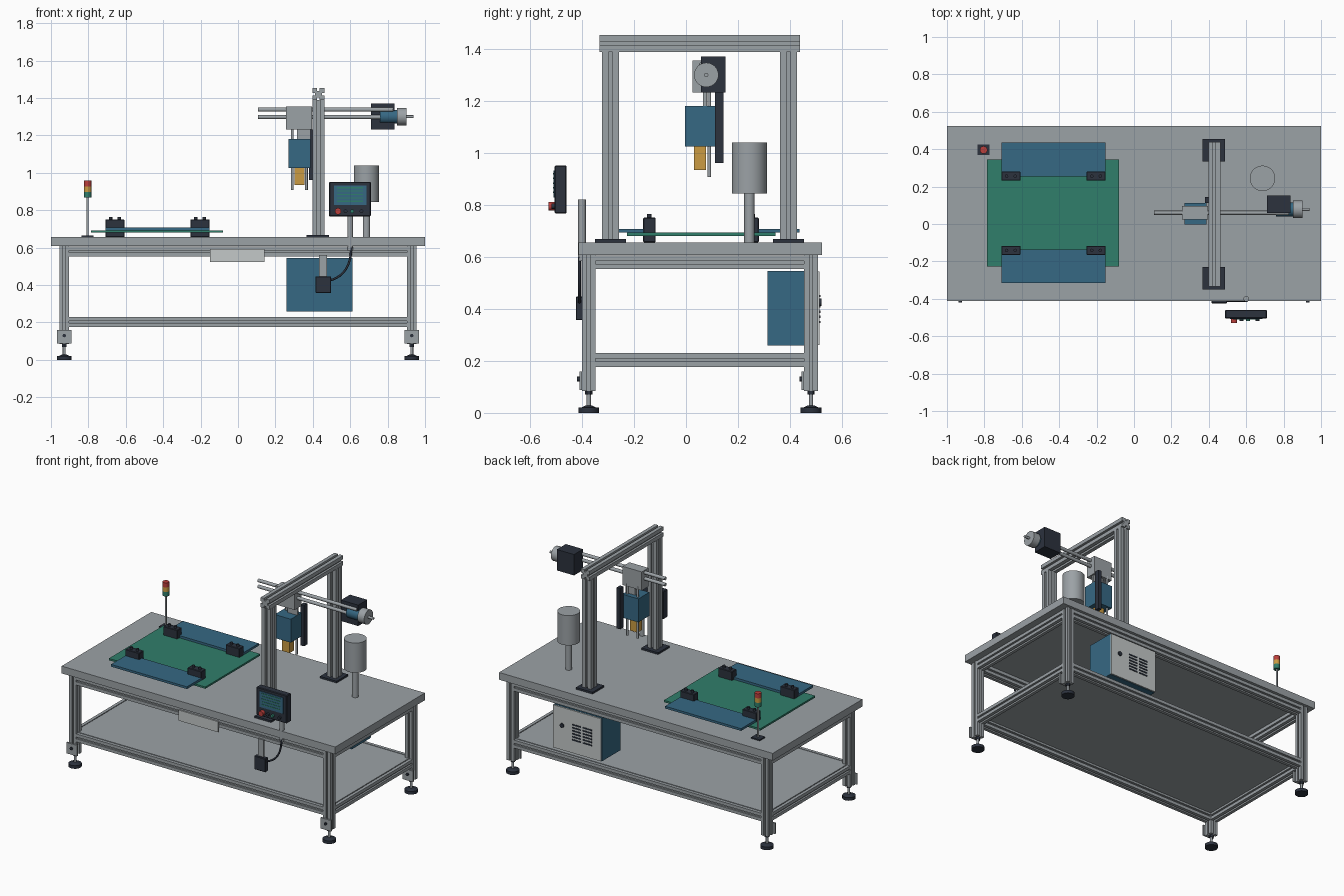
import bpy, bmesh, math
from mathutils import Vector

cube = bpy.data.objects.get("Cube")
if cube:
    bpy.data.objects.remove(cube, do_unlink=True)


def material(name, rgb):
    m = bpy.data.materials.new(name)
    m.use_nodes = True
    m.diffuse_color = (*rgb, 1)
    m.node_tree.nodes["Principled BSDF"].inputs["Base Color"].default_value = (*rgb, 1)
    return m


GREY = material("aluminium grey", (0.33, 0.36, 0.38))
PALE = material("pale grey", (0.55, 0.58, 0.58))
BLUE = material("steel blue", (0.037, 0.14, 0.23))
GREEN = material("plate green", (0.03, 0.21, 0.145))
DARK = material("charcoal", (0.025, 0.032, 0.048))
AMBER = material("amber", (0.6, 0.33, 0.055))
RED = material("signal red", (0.5, 0.05, 0.045))


def finish(name, bm, mat, smooth=False):
    bmesh.ops.recalc_face_normals(bm, faces=bm.faces)
    me = bpy.data.meshes.new(name)
    bm.to_mesh(me)
    bm.free()
    me.materials.append(mat)
    ob = bpy.data.objects.new(name, me)
    bpy.context.collection.objects.link(ob)
    if smooth:
        bpy.ops.object.select_all(action="DESELECT")
        ob.select_set(True)
        bpy.context.view_layer.objects.active = ob
        bpy.ops.object.shade_smooth_by_angle(angle=math.radians(35))
    return ob


def box(name, mat, x, y, z, bevel=0):
    """Box from (min, max) pairs."""
    bm = bmesh.new()
    bmesh.ops.create_cube(bm, size=1)
    for v in bm.verts:
        v.co = [sum(r) / 2 + c * (r[1] - r[0]) for c, r in zip(v.co, (x, y, z))]
    if bevel:
        bmesh.ops.bevel(bm, geom=bm.edges[:], offset=bevel, segments=1, affect="EDGES")
    return finish(name, bm, mat)


def rod(name, mat, start, end, r, r2=None, sides=32):
    """Cylinder or cone between two points."""
    a, b = Vector(start), Vector(end)
    bm = bmesh.new()
    bmesh.ops.create_cone(bm, cap_ends=True, segments=sides, radius1=r,
                          radius2=r if r2 is None else r2, depth=(b - a).length)
    rot = (b - a).to_track_quat("Z", "Y")
    for v in bm.verts:
        v.co = rot @ v.co + (a + b) / 2
    return finish(name, bm, mat, True)


def extrusion(name, start, end, w, h=None):
    """Slotted square bar: one groove on each side."""
    a, b = Vector(start), Vector(end)
    s, g, d = w / 2, w * 0.11, w * 0.22
    side = [(-s, -s), (-g, -s), (-g, -s + d), (g, -s + d), (g, -s)]
    bm = bmesh.new()
    ring = []
    along = (b - a).normalized()
    u = Vector((0, 0, 1)) if abs(along.z) < 0.5 else Vector((1, 0, 0))
    v = along.cross(u)
    for k in range(4):
        for p, q in side:
            for _ in range(k):
                p, q = -q, p
            ring.append(bm.verts.new(a + u * p + v * q))
    face = bm.faces.new(ring)
    out = bmesh.ops.extrude_face_region(bm, geom=[face])
    bmesh.ops.translate(bm, vec=b - a, verts=[e for e in out["geom"] if isinstance(e, bmesh.types.BMVert)])
    return finish(name, bm, GREY)


# Table frame
W = 0.053
LX, YF, YB = 0.929, -0.374, 0.481
box("tabletop", GREY, (-1, 1), (-0.413, 0.523), (0.608, 0.656))
box("lower_shelf", GREY, (-LX, LX), (YF, YB), (0.222, 0.23))
for side, x in (("right", -LX), ("left", LX)):
    for end, y in (("front", YF), ("back", YB)):
        tag = f"{end}_{side}"
        extrusion(f"leg_{tag}", (x, y, 0.085), (x, y, 0.608), W)
        rod(f"foot_pad_{tag}", DARK, (x, y, 0), (x, y, 0.02), 0.04)
        rod(f"foot_cone_{tag}", DARK, (x, y, 0.02), (x, y, 0.028), 0.03, 0.014)
        rod(f"foot_stem_{tag}", GREY, (x, y, 0.025), (x, y, 0.09), 0.008)
        rod(f"foot_nut_{tag}", DARK, (x, y, 0.07), (x, y, 0.085), 0.014, sides=6)
        f = y - W / 2
        box(f"foot_bracket_{tag}", GREY, (x - 0.039, x + 0.039), (f - 0.01, f), (0.088, 0.16))
        rod(f"bracket_bolt_{tag}", DARK, (x, f - 0.018, 0.13), (x, f - 0.01, 0.13), 0.009)
for level, z in (("upper", 0.579), ("lower", 0.203)):
    e = W / 2
    for end, y in (("front", YF), ("back", YB)):
        extrusion(f"{level}_rail_{end}", (-LX + e, y, z), (LX - e, y, z), W)
    for side, x in (("right", -LX), ("left", LX)):
        extrusion(f"{level}_rail_{side}", (x, YF + e, z), (x, YB - e, z), W)
box("front_plate", PALE, (-0.15, 0.142), (-0.409, -0.401), (0.522, 0.592))

# Gantry
GX = 0.43
for end, y in (("front", -0.29), ("back", 0.394)):
    box(f"gantry_base_{end}", DARK, (0.365, 0.487), (y - 0.06, y + 0.06), (0.656, 0.668))
    extrusion(f"gantry_post_{end}", (GX, y, 0.668), (GX, y, 1.39), 0.066)
extrusion("gantry_beam", (GX, -0.333, 1.421), (GX, 0.438, 1.421), 0.064)

# Horizontal slide and its drive
for name, z in (("upper", 1.338), ("lower", 1.298)):
    rod(f"slide_rod_{name}", GREY, (0.107, 0.06, z), (0.83, 0.06, z), 0.011, sides=16)
box("carriage", GREY, (0.257, 0.396), (0.025, 0.095), (1.232, 1.355))
box("drive_block", DARK, (0.712, 0.838), (0.058, 0.152), (1.232, 1.37))
rod("drive_motor", BLUE, (0.76, 0.078, 1.3), (0.86, 0.078, 1.3), 0.037)
rod("drive_cap", GREY, (0.85, 0.078, 1.3), (0.9, 0.078, 1.3), 0.047)
rod("drive_shaft", GREY, (0.9, 0.078, 1.3), (0.937, 0.078, 1.3), 0.008, sides=16)

# Tool head
box("tool_body", BLUE, (0.27, 0.388), (-0.003, 0.112), (1.025, 1.18))
box("tool_tip", AMBER, (0.301, 0.356), (0.031, 0.076), (0.935, 1.025))
for name, x in (("right", 0.29), ("left", 0.366)):
    rod(f"guide_rod_{name}", GREY, (x, 0.09, 0.907), (x, 0.09, 1.25), 0.007, sides=16)
box("tool_hanger", GREY, (0.315, 0.388), (0.065, 0.08), (1.17, 1.24))
box("cable_chain", DARK, (0.38, 0.405), (0.111, 0.145), (0.962, 1.232))

# Tank
rod("tank_post", GREY, (0.687, 0.244, 0.656), (0.687, 0.244, 0.85), 0.02)
rod("tank", GREY, (0.687, 0.244, 0.843), (0.687, 0.244, 1.04), 0.068, sides=48)

# Work fixture
box("work_plate", GREEN, (-0.785, -0.08), (-0.227, 0.345), (0.681, 0.693))
box("side_plate_back", BLUE, (-0.708, -0.153), (0.254, 0.436), (0.693, 0.708))
box("side_plate_front", BLUE, (-0.708, -0.153), (-0.315, -0.136), (0.693, 0.708))
for side, x in (("right", -0.658), ("left", -0.203)):
    for end, y in (("front", -0.141), ("back", 0.256)):
        tag = f"{end}_{side}"
        box(f"clamp_{tag}", DARK, (x - 0.051, x + 0.051), (y - 0.024, y + 0.024), (0.656, 0.751), 0.003)
        for k in (-1, 1):
            rod(f"clamp_screw_{tag}", DARK, (x + k * 0.023, y, 0.751), (x + k * 0.023, y, 0.765), 0.009, sides=16)

# Signal tower
TX, TY = -0.804, 0.396
box("tower_base", DARK, (TX - 0.032, TX + 0.032), (TY - 0.028, TY + 0.028), (0.656, 0.664))
rod("tower_pole", GREY, (TX, TY, 0.664), (TX, TY, 0.87), 0.006, sides=16)
for k, (name, mat) in enumerate((("green", GREEN), ("amber", AMBER), ("red", RED))):
    z = 0.868 + k * 0.03
    rod(f"tower_lamp_{name}", mat, (TX, TY, z), (TX, TY, z + 0.03), 0.02)

# Control panel on its post
box("panel_case", DARK, (0.487, 0.71), (-0.505, -0.459), (0.767, 0.952), 0.004)
box("panel_screen", BLUE, (0.512, 0.687), (-0.509, -0.505), (0.828, 0.933))
for k in range(5):
    z = 0.845 + k * 0.018
    box("screen_line", GREEN, (0.53, 0.668), (-0.511, -0.509), (z, z + 0.006))
for name, mat, x, r, out in (("stop", RED, 0.535, 0.017, 0.528), ("dark", DARK, 0.575, 0.01, 0.518),
                             ("start", GREEN, 0.61, 0.01, 0.518), ("reset", DARK, 0.66, 0.01, 0.518)):
    rod(f"panel_button_{name}", mat, (x, -0.504, 0.795), (x, -out, 0.795), r, sides=24)
rod("panel_post", GREY, (0.6, -0.4, 0.585), (0.6, -0.4, 0.82), 0.015)

# Switch box with hanger and cable
box("switch_hanger", GREY, (0.433, 0.475), (-0.41, -0.401), (0.44, 0.56))
box("switch_box", DARK, (0.415, 0.497), (-0.424, -0.395), (0.357, 0.447), 0.003)
curve = bpy.data.curves.new("cable", "CURVE")
curve.dimensions = "3D"
curve.bevel_depth = 0.006
curve.bevel_resolution = 2
spline = curve.splines.new("BEZIER")
spline.bezier_points.add(1)
for p, co, h in zip(spline.bezier_points, ((0.49, -0.41, 0.425), (0.605, -0.41, 0.6)), ((0.08, 0, 0.02), (0, 0, 0.09))):
    p.co = co
    p.handle_left = Vector(co) - Vector(h)
    p.handle_right = Vector(co) + Vector(h)
curve.materials.append(DARK)
bpy.context.collection.objects.link(bpy.data.objects.new("cable", curve))

# Control cabinet with vented door on the back
box("cabinet", BLUE, (0.26, 0.613), (0.313, 0.506), (0.26, 0.545))
box("cabinet_door", PALE, (0.262, 0.611), (0.506, 0.514), (0.262, 0.543))
rod("door_lock", DARK, (0.545, 0.513, 0.425), (0.545, 0.522, 0.425), 0.014, sides=24)
for row in range(6):
    for x in (0.36, 0.44):
        z = 0.345 + row * 0.02
        box("door_vent", DARK, (x - 0.033, x + 0.033), (0.513, 0.517), (z, z + 0.009))
